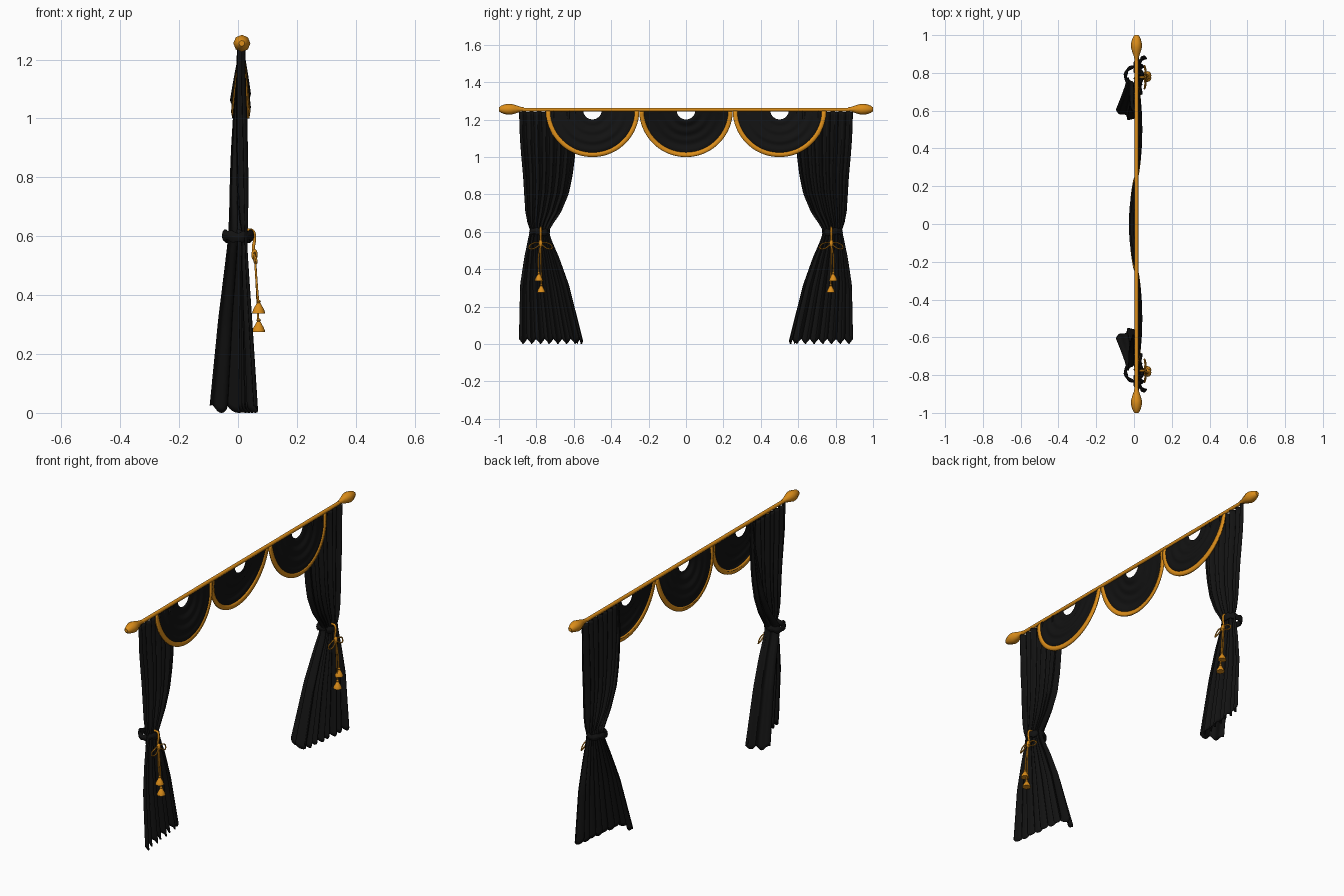
import bpy, bmesh, math
from math import sin, cos, pi

if "Cube" in bpy.data.objects:
    bpy.data.objects.remove(bpy.data.objects["Cube"])


def material(name, rgb):
    m = bpy.data.materials.new(name)
    m.diffuse_color = (*rgb, 1)
    m.use_nodes = True
    m.node_tree.nodes["Principled BSDF"].inputs["Base Color"].default_value = m.diffuse_color
    return m


GOLD = material("gold", (0.72, 0.27, 0.01))
BLACK = material("black_fabric", (0.006, 0.006, 0.006))
ROD_X, ROD_Z = 0.013, 1.255


def finish(obj, mat, angle=50):
    obj.data.materials.append(mat)
    bpy.ops.object.select_all(action='DESELECT')
    obj.select_set(True)
    bpy.context.view_layer.objects.active = obj
    bpy.ops.object.shade_smooth_by_angle(angle=math.radians(angle))
    return obj


def grid(name, fn, nu, nv, mat, closed=False, thick=0.0):
    """Surface from fn(u, v) with u, v in 0..1; closed wraps u."""
    bm = bmesh.new()
    cols = nu if closed else nu + 1
    rows = [[bm.verts.new(fn(i / nu, j / nv)) for i in range(cols)] for j in range(nv + 1)]
    for a, b in zip(rows, rows[1:]):
        for i in range(nu):
            k = (i + 1) % cols
            bm.faces.new((a[i], a[k], b[k], b[i]))
    if closed:
        bm.faces.new(rows[0])
        bm.faces.new(rows[-1])
    bmesh.ops.recalc_face_normals(bm, faces=bm.faces)
    me = bpy.data.meshes.new(name)
    bm.to_mesh(me)
    bm.free()
    obj = bpy.data.objects.new(name, me)
    bpy.context.collection.objects.link(obj)
    if thick:
        mod = obj.modifiers.new("thickness", 'SOLIDIFY')
        mod.thickness, mod.offset = thick, 0
    return finish(obj, mat)


def lathe(name, profile, place, sides, mat):
    """Revolve (position, radius) pairs; place(pos, a, b) gives the point."""
    n = len(profile) - 1

    def fn(u, v):
        p, r = profile[round(v * n)]
        return place(p, r * cos(2 * pi * u), r * sin(2 * pi * u))
    return grid(name, fn, sides, n, mat, closed=True)


def cord(name, pts, radius):
    cu = bpy.data.curves.new(name, 'CURVE')
    cu.dimensions = '3D'
    cu.bevel_depth, cu.bevel_resolution, cu.resolution_u = radius, 1, 5
    cu.use_fill_caps = True
    sp = cu.splines.new('BEZIER')
    sp.bezier_points.add(len(pts) - 1)
    for b, p in zip(sp.bezier_points, pts):
        b.co = p
        b.handle_left_type = b.handle_right_type = 'AUTO'
    cu.materials.append(GOLD)
    obj = bpy.data.objects.new(name, cu)
    bpy.context.collection.objects.link(obj)


def lerp_keys(keys, z):
    """Eased interpolation through rows of (z, values...), z descending."""
    for a, b in zip(keys, keys[1:]):
        if z >= b[0]:
            t = min(1, max(0, (a[0] - z) / (a[0] - b[0])))
            return [p + (q - p) * t for p, q in zip(a[1:], b[1:])]
    return keys[-1][1:]


# z, outer y, inner y, outer x, inner x, curled edge x, curl y shift, fold depth
DRAPE = [
    (1.245, .890, .590, .010, .010, .004, .005, .010),
    (1.10, .885, .592, .010, .010, -.008, .010, .012),
    (1.00, .877, .600, .012, .012, -.016, .016, .014),
    (0.90, .868, .612, .014, .012, -.022, .022, .014),
    (0.80, .862, .632, .016, .012, -.026, .030, .014),
    (0.70, .856, .672, .018, .014, -.028, .038, .012),
    (0.64, .845, .712, .020, .018, -.030, .042, .010),
    (0.60, .832, .735, .022, .022, -.032, .045, .006),
    (0.55, .842, .722, .022, .022, -.036, .045, .007),
    (0.45, .862, .680, .026, .020, -.048, .048, .009),
    (0.30, .884, .628, .034, .016, -.066, .050, .011),
    (0.00, .890, .555, .050, .012, -.095, .050, .014),
]


def drape_point(u, v):
    phase = 2 * pi * 9 * u
    hem = 0.027 * (0.5 + 0.5 * cos(phase + 0.6))
    top = 1.245 - 0.006 * (0.5 + 0.5 * cos(phase))
    z = top + (hem - top) * v
    yo, yi, xo, xi, xb, dy, amp = lerp_keys(DRAPE, 1.245 * (1 - v))
    if u < 0.8:
        t = u / 0.8
        x, y = xo + (xi - xo) * t, yo + (yi - yo) * t
        x += amp * sin(phase) + 0.3 * amp * sin(phase * 0.47 + 1)
        y += 0.15 * amp * cos(phase * 2)
    else:
        t = (u - 0.8) / 0.2
        fade = 1 - t
        x = xi + (xb - xi) * t + fade * (amp * sin(phase) + 0.3 * amp * sin(phase * 0.47 + 1))
        y = yi + dy * t * t + 0.5 * amp * sin(phase)
    return x, y, z


# Rod with finials
lathe("rod", [(-.9, .010), (.9, .010)],
      lambda p, a, b: (ROD_X + a, p, ROD_Z - .002 + b), 12, GOLD)
FINIAL = [(.865, .010), (.885, .013), (.91, .022), (.935, .029), (.955, .029),
          (.975, .024), (.99, .018), (1.0, .010)]

# Swags: half rings hanging from the rod, with gold trim along the lower edge
def swag_fn(cy, side, r0, r1, ripple):
    def fn(u, v):
        a = pi + pi * u
        r = r0 + (r1 - r0) * v
        t = (r - .05) / .20
        hang = lerp_keys([(1, .028), (.85, .034), (.6, .036), (.3, .02), (0, 0)], t)[0]
        if side < 0:
            hang *= 1.05
        s = abs(sin(a)) ** 0.8
        x = ROD_X + side * hang * .75 * s + ripple * sin(t * 2 * pi * 4) * s
        return x, cy + r * cos(a), 1.25 + r * sin(a)
    return fn


for label, cy, side in (("left", -.5, 1), ("middle", 0, -1.25), ("right", .5, 1)):
    grid(label + "_swag", swag_fn(cy, side, .05, .235, .0035), 40, 32, BLACK, thick=.003)
    grid(label + "_swag_trim", swag_fn(cy, side, .226, .25, 0), 40, 2, GOLD, thick=.009)

TASSEL = [(.036, .003), (.034, .007), (.026, .011), (.016, .017), (.006, .021), (0, .022)]

for s, label in ((-1, "left"), (1, "right")):
    lathe(label + "_finial", FINIAL,
          lambda p, a, b: (ROD_X + a, s * p, ROD_Z + b), 8, GOLD)

    # Draped panel gathered at the tie
    def panel(u, v):
        x, y, z = drape_point(u, v)
        return x, s * y, z
    grid(label + "_curtain", panel, 108, 60, BLACK, thick=.003)

    # Lumpy fabric tie band
    def band(u, v):
        a, b = 2 * pi * u, 2 * pi * v
        m = .009 + .0015 * sin(7 * a)
        return ((.045 + m * cos(b)) * cos(a), s * (.784 + (.047 + m * cos(b)) * sin(a)),
                .6 + 2 * m * sin(b) + .004 * sin(3 * a))
    bm_band = grid(label + "_tie_band", band, 40, 10, BLACK)

    # Cord over the band, bow loops and hanging tails
    c = .777
    cord(label + "_tie_cord", [(.030, s * c, .622), (.050, s * c, .618), (.056, s * c, .59),
                               (.052, s * c, .56), (.055, s * c, .535)], .006)
    for d in (-1, 1):
        cord(label + "_bow_loop", [(.054, s * c, .54), (.058, s * (c + d * .03), .542),
                                   (.056, s * (c + d * .062), .515),
                                   (.062, s * (c + d * .045), .508),
                                   (.060, s * c, .535)], .0035)
    lathe(label + "_knot", [(.518, .004), (.525, .009), (.54, .011), (.552, .008), (.557, .003)],
          lambda p, a, b: (.056 + a, s * c + b, p), 10, GOLD)
    for ty, tz in ((.787, .338), (.774, .275)):
        cord(label + "_tail", [(.057, s * c, .535), (.062, s * (ty + .002), .46),
                               (.069, s * ty, tz + .033)], .0038)
        lathe(label + "_tassel", TASSEL,
              lambda p, a, b: (.070 + a, s * ty + b, tz + p), 12, GOLD)
        lathe(label + "_tassel_bead", [(.034, .004), (.040, .008), (.046, .004)],
              lambda p, a, b: (.070 + a, s * ty + b, tz + p), 10, GOLD)
